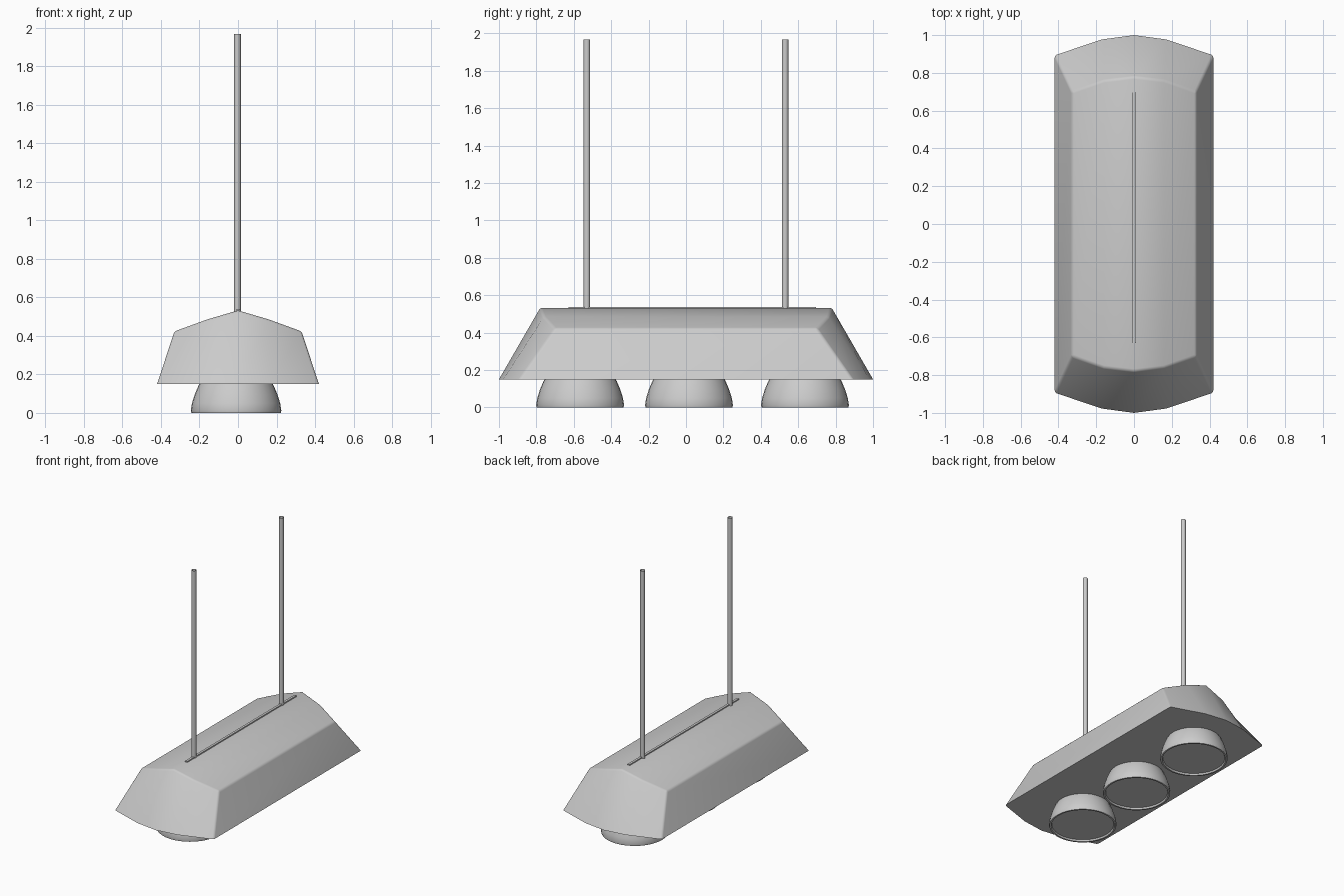
import bpy, bmesh, math

if "Cube" in bpy.data.objects:
    bpy.data.objects.remove(bpy.data.objects["Cube"])


def finish(name, bm, angle=40):
    bmesh.ops.recalc_face_normals(bm, faces=bm.faces)
    mesh = bpy.data.meshes.new(name)
    bm.to_mesh(mesh)
    bm.free()
    ob = bpy.data.objects.new(name, mesh)
    bpy.context.collection.objects.link(ob)
    bpy.ops.object.select_all(action='DESELECT')
    ob.select_set(True)
    bpy.context.view_layer.objects.active = ob
    bpy.ops.object.shade_smooth_by_angle(angle=math.radians(angle))
    return ob


def lathe(name, profile, centre, steps=32):
    bm = bmesh.new()
    vs = [bm.verts.new((r, 0, z)) for r, z in profile]
    es = [bm.edges.new(p) for p in zip(vs, vs[1:])]
    bmesh.ops.spin(bm, geom=vs + es, cent=(0, 0, 0), axis=(0, 0, 1),
                   angle=2 * math.pi, steps=steps)
    bmesh.ops.remove_doubles(bm, verts=bm.verts, dist=1e-5)
    bmesh.ops.translate(bm, verts=bm.verts, vec=centre)
    return finish(name, bm)


# Canopy housing: matching stations across x at the base and the roof
base = [(-0.42, 0.893), (-0.17, 0.977), (0, 1.0), (0.17, 0.977), (0.42, 0.893)]
roof = [(-0.33, 0.70, 0.423), (-0.16, 0.76, 0.485), (0, 0.779, 0.532),
        (0.16, 0.76, 0.485), (0.33, 0.70, 0.423)]
bm = bmesh.new()
rows = [[bm.verts.new((x, s * y, 0.15)) for x, y in base] for s in (-1, 1)]
tops = [[bm.verts.new((x, s * y, z)) for x, y, z in roof] for s in (-1, 1)]
b0, b1 = rows
t0, t1 = tops
for i in range(4):
    for a, b in ((b0, t0), (t0, t1), (t1, b1), (b1, b0)):
        bm.faces.new((a[i], a[i + 1], b[i + 1], b[i]))
for i in (0, 4):
    bm.faces.new((b0[i], t0[i], t1[i], b1[i]))
bmesh.ops.recalc_face_normals(bm, faces=bm.faces)
# Slightly softened upper and corner edges
hard = [e for e in bm.edges if max(v.co.z for v in e.verts) > 0.2
        and e.calc_face_angle() > math.radians(38)]
bmesh.ops.bevel(bm, geom=hard, offset=0.012, segments=3, profile=0.5,
                affect='EDGES')
finish("canopy", bm)

# Three lamp bowls with a recessed diffuser
bowl = [(0, 0.012), (0.215, 0.012), (0.22, 0), (0.232, 0), (0.235, 0.012),
        (0.229, 0.05), (0.215, 0.095), (0.196, 0.14), (0.184, 0.16)]
for i, y in enumerate((-0.566, 0.016, 0.636)):
    lathe(f"lamp_bowl_{i + 1}", bowl, (-0.01, y, 0))

# Open hanging tubes
for i, y in enumerate((-0.53, 0.53)):
    lathe(f"hanging_rod_{i + 1}", [(0.0175, 0.525), (0.0175, 1.966)],
          (-0.003, y, 0), 16)

# Thin rail along the ridge
bm = bmesh.new()
bmesh.ops.create_cube(bm, size=1)
bmesh.ops.scale(bm, verts=bm.verts, vec=(0.018, 1.325, 0.014))
bmesh.ops.translate(bm, verts=bm.verts, vec=(0.001, 0.033, 0.531))
finish("ridge_rail", bm, 30)
